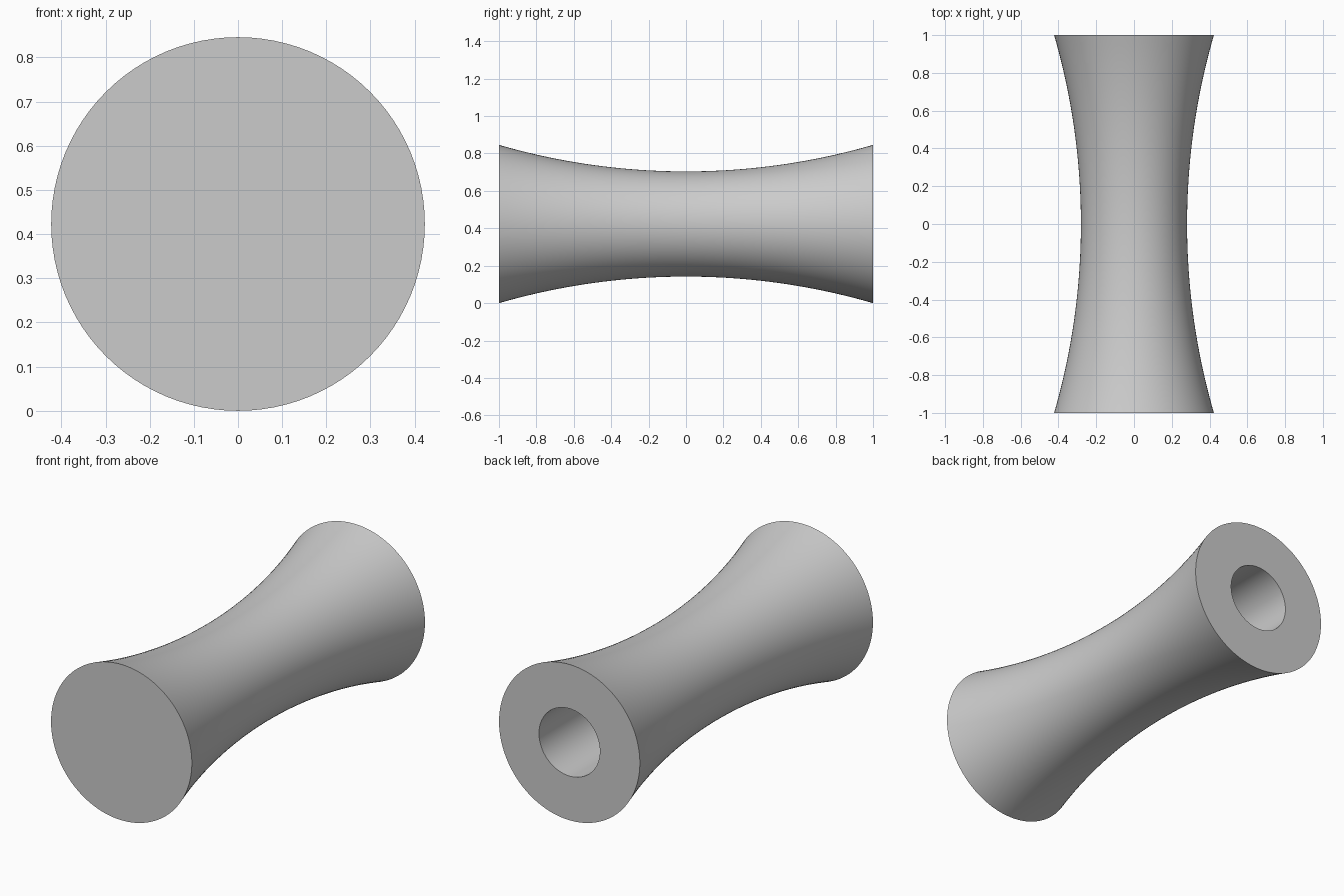
import bpy, bmesh, math

if "Cube" in bpy.data.objects:
    bpy.data.objects.remove(bpy.data.objects["Cube"])

SIDES = 96
END_R, WAIST_R, BORE_R = 0.423, 0.281, 0.183
BORE_DEPTH = 1.6

grey = bpy.data.materials.new("light grey")
grey.diffuse_color = (0.6, 0.6, 0.6, 1)
grey.use_nodes = True
grey.node_tree.nodes["Principled BSDF"].inputs["Base Color"].default_value = grey.diffuse_color

# Concave outer wall: a circular arc from end to end
sag = END_R - WAIST_R
arc_r = (1 + sag * sag) / (2 * sag)
STEPS = 40
profile = []
for i in range(STEPS + 1):
    y = -1 + 2 * i / STEPS
    profile.append((WAIST_R + arc_r - math.sqrt(arc_r ** 2 - y * y), y))

# Blind bore entering from the back end
profile += [(BORE_R, 1), (BORE_R, 1 - BORE_DEPTH)]

# Revolve the profile about the y axis and cap the front and the bore floor
bm = bmesh.new()
rings = []
for r, y in profile:
    rings.append([bm.verts.new((r * math.cos(2 * math.pi * k / SIDES), y,
                                END_R + r * math.sin(2 * math.pi * k / SIDES)))
                  for k in range(SIDES)])
for a, b in zip(rings, rings[1:]):
    for k in range(SIDES):
        n = (k + 1) % SIDES
        bm.faces.new((a[k], a[n], b[n], b[k]))
bm.faces.new(rings[0])
bm.faces.new(rings[-1])
bmesh.ops.recalc_face_normals(bm, faces=bm.faces)

mesh = bpy.data.meshes.new("waisted_handle")
bm.to_mesh(mesh)
bm.free()
mesh.materials.append(grey)
handle = bpy.data.objects.new("waisted_handle", mesh)
bpy.context.collection.objects.link(handle)

# Smooth walls with crisp rims
bpy.context.view_layer.objects.active = handle
handle.select_set(True)
bpy.ops.object.shade_smooth_by_angle(angle=math.radians(30))
